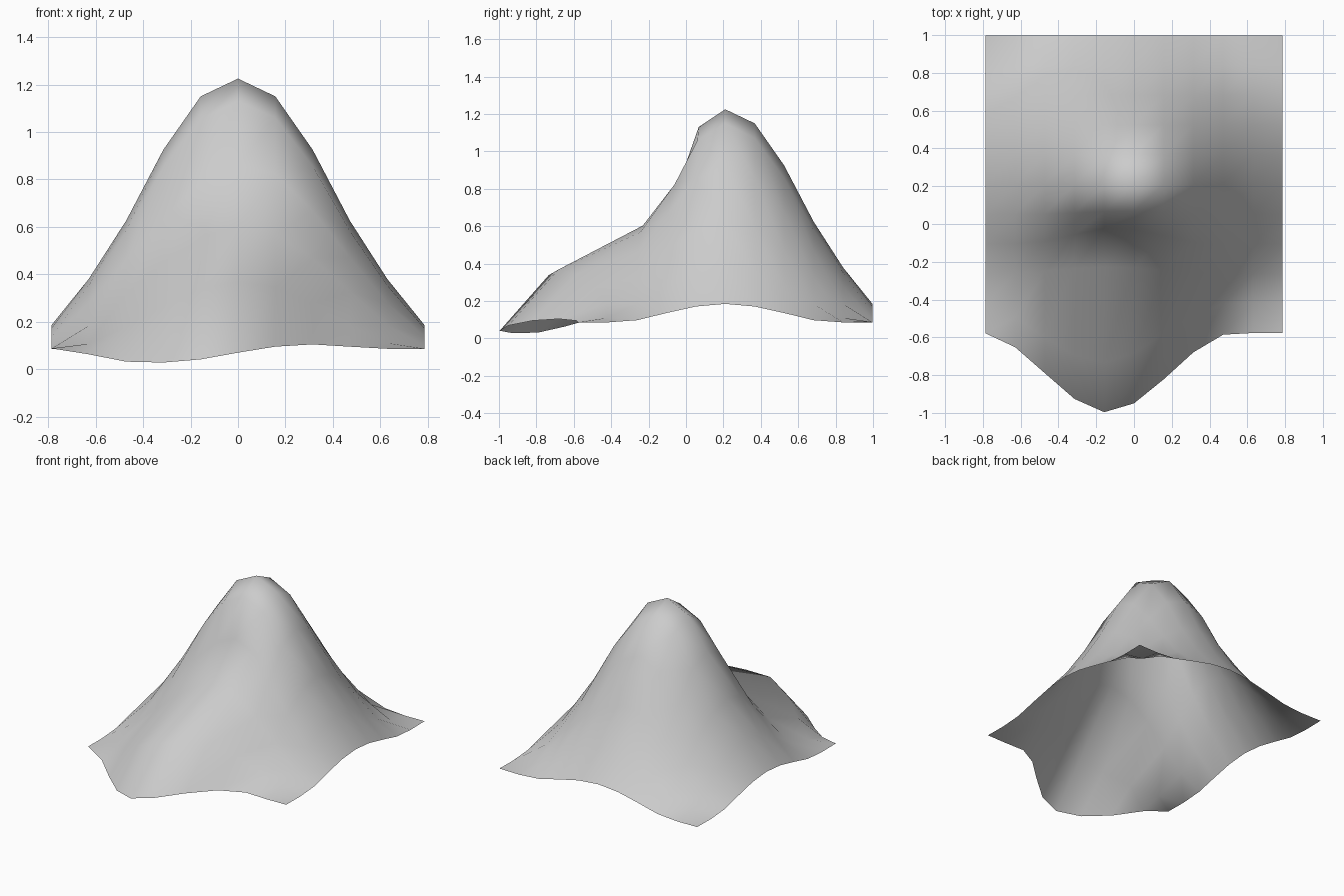
import bpy, bmesh, math

if "Cube" in bpy.data.objects:
    bpy.data.objects.remove(bpy.data.objects["Cube"])

N = 10
HALF = 0.787          # half the side of the square sheet
CENTRE_Y = 0.21       # hill summit in y
STEP = 2 * HALF / N

# radial height profile of the hill, one value per grid step
PROFILE = [1.225, 1.15, 0.925, 0.625, 0.38, 0.185, 0.088, 0.088, 0.088]

# pull of the front rows, front edge first: (dy, dz, bell centre x, bell radius)
PULLS = [(-0.42, -0.13, -0.14, 0.67),
         (-0.315, -0.015, -0.17, 0.67),
         (0.035, -0.025, -0.13, 0.60),
         (0.085, -0.07, -0.09, 0.50),
         (0.016, -0.02, -0.05, 0.45)]


def hill(r):
    """Smooth interpolation through the radial profile."""
    t = r / STEP
    i = min(int(t), len(PROFILE) - 2)
    f = min(t - i, 1.0)
    p1, p2 = PROFILE[i], PROFILE[i + 1]
    p0 = PROFILE[abs(i - 1)]
    p3 = PROFILE[min(i + 2, len(PROFILE) - 1)]
    z = 0.5 * (2 * p1 + (p2 - p0) * f + (2 * p0 - 5 * p1 + 4 * p2 - p3) * f * f
               + (3 * p1 - p0 - 3 * p2 + p3) * f ** 3)
    return max(z, 0.086)


def bell(d, radius):
    """Smooth falloff from 1 to 0."""
    k = max(0.0, 1 - abs(d) / radius)
    return k * k * (3 - 2 * k)


# hill sheet: square grid raised in the middle, front lip pulled out
bm = bmesh.new()
rows = []
for j in range(N + 1):
    row = []
    for i in range(N + 1):
        x = -HALF + i * STEP
        v = -HALF + j * STEP
        y, z = CENTRE_Y + v, hill(math.hypot(x, v))
        if j < len(PULLS):
            dy, dz, cx, radius = PULLS[j]
            w = bell(x - cx, radius)
            y += dy * w
            z += dz * w
        row.append(bm.verts.new((x, y, z)))
    rows.append(row)
for a, b in zip(rows, rows[1:]):
    for i in range(N):
        bm.faces.new((a[i], a[i + 1], b[i + 1], b[i])).smooth = True

mesh = bpy.data.meshes.new("hill_sheet")
bm.to_mesh(mesh)
bm.free()
obj = bpy.data.objects.new("hill_sheet", mesh)
bpy.context.collection.objects.link(obj)
